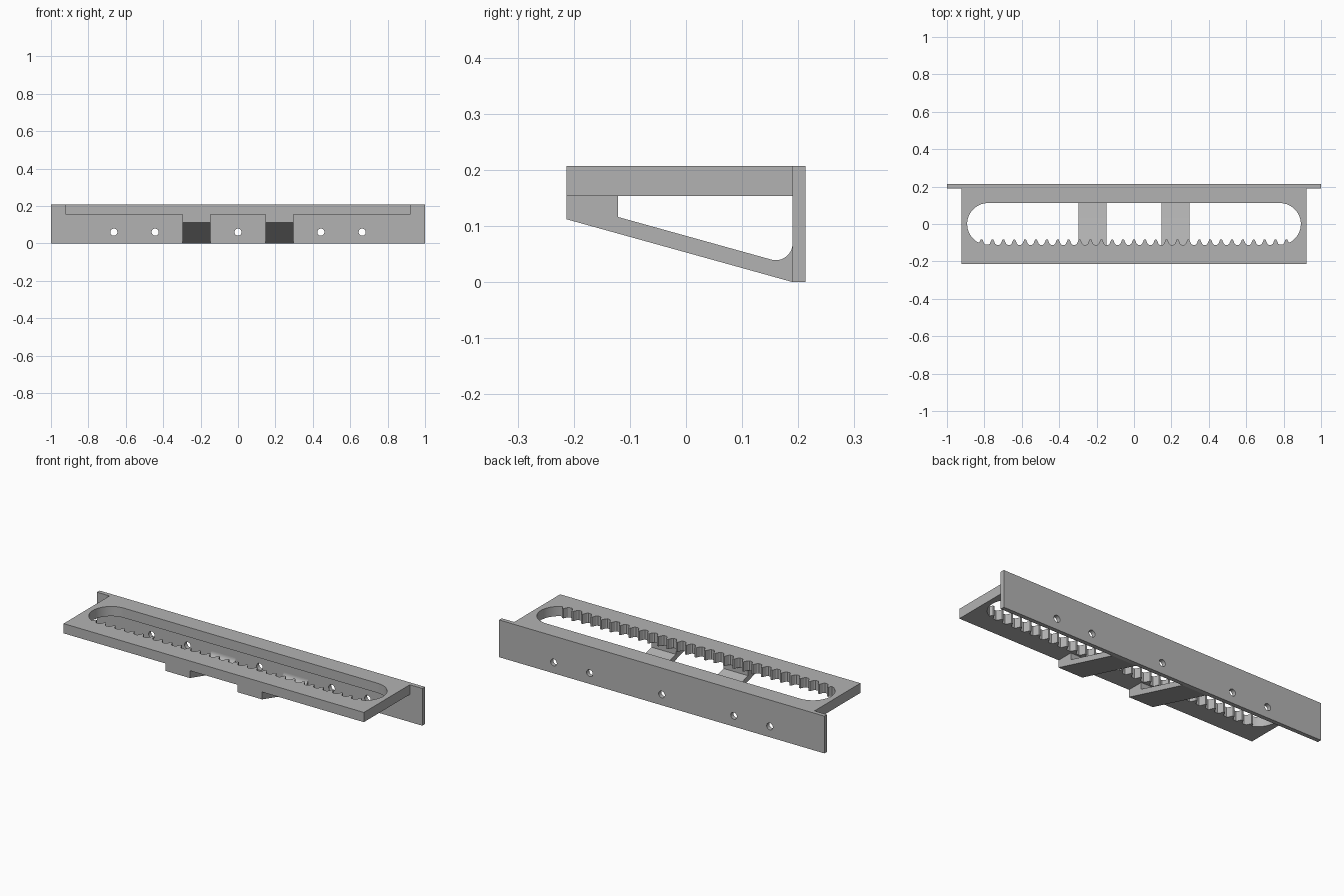
import bpy, bmesh, math
from mathutils import Vector

cube = bpy.data.objects.get("Cube")
if cube:
    bpy.data.objects.remove(cube, do_unlink=True)

grey = bpy.data.materials.new("plain grey")
grey.use_nodes = True
colour = (0.45, 0.45, 0.45, 1)
grey.diffuse_color = colour
grey.node_tree.nodes["Principled BSDF"].inputs["Base Color"].default_value = colour


def prism(name, outline, to_3d, start, end):
    """Extrude a closed 2D outline from start to end; to_3d places (u, v, depth)."""
    bm = bmesh.new()
    face = bm.faces.new([bm.verts.new(to_3d(u, v, start)) for u, v in outline])
    out = bmesh.ops.extrude_face_region(bm, geom=[face])
    shift = Vector(to_3d(0, 0, end)) - Vector(to_3d(0, 0, start))
    moved = [e for e in out["geom"] if isinstance(e, bmesh.types.BMVert)]
    bmesh.ops.translate(bm, vec=shift, verts=moved)
    bmesh.ops.recalc_face_normals(bm, faces=bm.faces)
    mesh = bpy.data.meshes.new(name)
    bm.to_mesh(mesh)
    bm.free()
    mesh.materials.append(grey)
    obj = bpy.data.objects.new(name, mesh)
    bpy.context.collection.objects.link(obj)
    return obj


def along_x(u, v, d): return (d, u, v)
def along_y(u, v, d): return (u, d, v)
def along_z(u, v, d): return (u, v, d)


def rect(u0, v0, u1, v1):
    return [(u0, v0), (u1, v0), (u1, v1), (u0, v1)]


def arc(cx, cy, r, a0, a1, n):
    angles = [math.radians(a0 + (a1 - a0) * i / n) for i in range(n + 1)]
    return [(cx + r * math.cos(a), cy + r * math.sin(a)) for a in angles]


def select(obj):
    bpy.ops.object.select_all(action="DESELECT")
    obj.select_set(True)
    bpy.context.view_layer.objects.active = obj


def cut(obj, cutter):
    select(obj)
    mod = obj.modifiers.new("cut", "BOOLEAN")
    mod.operation, mod.solver, mod.object = "DIFFERENCE", "EXACT", cutter
    bpy.ops.object.modifier_apply(modifier=mod.name)
    bpy.data.objects.remove(cutter, do_unlink=True)


DEPTH, WALL = 0.213, 0.19       # half depth, front of the wall plate
TOP, UNDER = 0.207, 0.153       # top and underside of the slotted plate

# Wall plate with five screw holes
wall = prism("wall_plate", rect(-1, 0, 1, TOP), along_y, WALL, DEPTH)
for x in (-0.664, -0.443, 0, 0.443, 0.664):
    cut(wall, prism("hole_cutter", arc(x, 0.06, 0.019, 0, 345, 23), along_y, 0.1, 0.3))

# Slotted plate: round-ended slot whose front edge is a toothed rack
R, CX, PITCH, TEETH = 0.112, 0.78, 0.0582, 29
tooth = [(-0.36, 0), (-0.25, 0.006), (-0.15, 0.019), (-0.08, 0.029),
         (0.08, 0.029), (0.15, 0.019), (0.25, 0.006), (0.36, 0)]
rack = []
for i in range(TEETH):
    for t, h in tooth:
        x = (i - (TEETH - 1) / 2 + t) * PITCH
        over = max(0, abs(x) - CX)
        rack.append((x, max(h - R, 0.001 - math.sqrt(R * R - over * over))))
end_x = rack[-1][0]
stop = math.degrees(math.acos((end_x - CX) / R))
slot = rack + arc(CX, 0, R, -stop + 4, 90, 24) + arc(-CX, 0, R, 90, 176 + stop, 24)
shelf = prism("slotted_plate", rect(-0.923, -DEPTH, 0.923, WALL), along_z, UNDER, TOP)
cut(shelf, prism("slot_cutter", slot, along_z, 0.1, 0.3))

# Pair of sloping support brackets with a filleted inner corner
profile = [(-DEPTH, UNDER), (-DEPTH, 0.112), (WALL, 0), (WALL, 0.068)]
profile += arc(0.16, 0.069, 0.03, 0, -106, 12)
profile += [(-0.121, 0.116), (-0.121, UNDER)]
brackets = [prism(side + "_bracket", profile, along_x, s * 0.147, s * 0.297)
            for side, s in (("left", 1), ("right", -1))]

for obj in [wall, shelf] + brackets:
    select(obj)
    bpy.ops.object.shade_smooth_by_angle(angle=math.radians(25))
